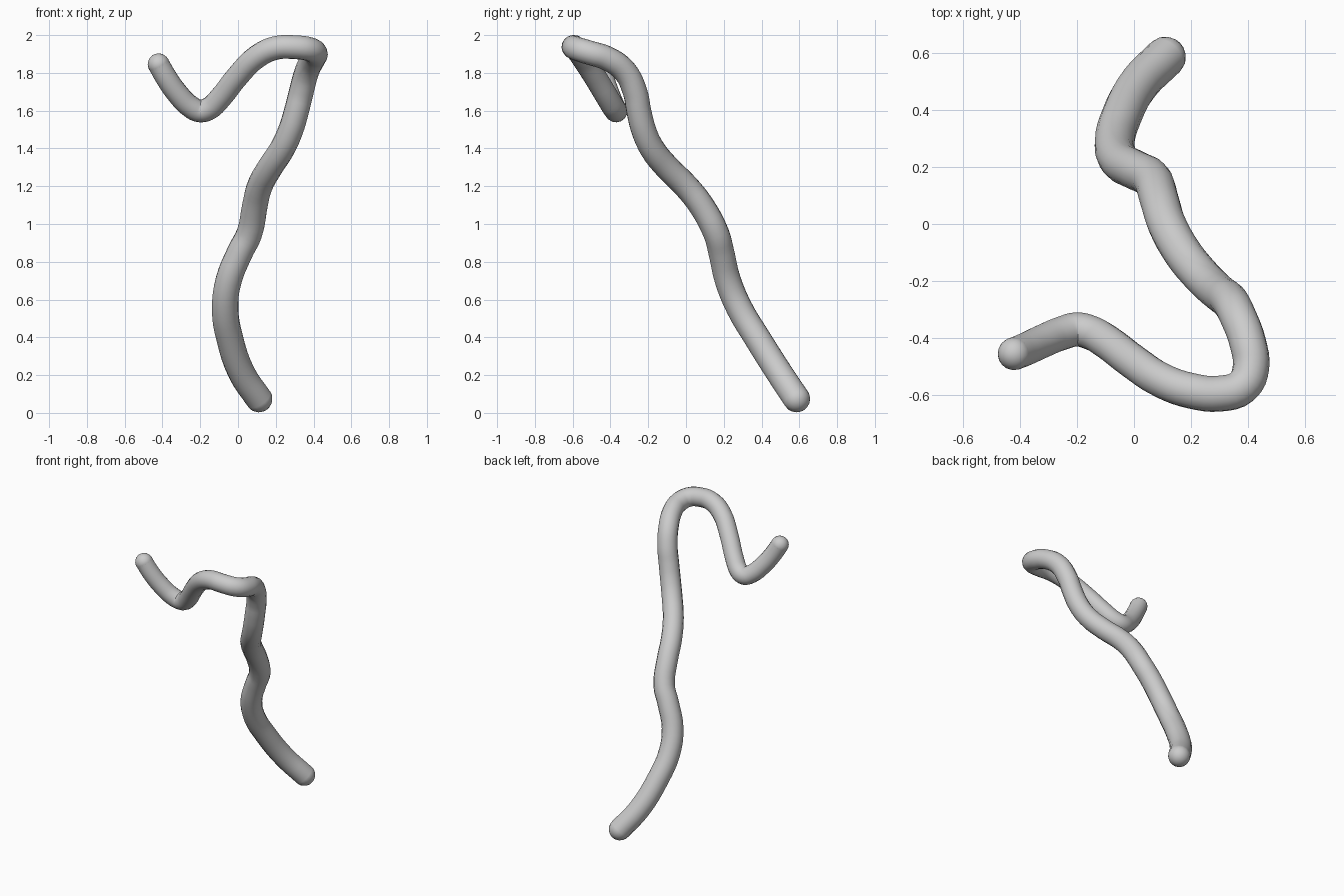
import bpy
from mathutils import Vector

cube = bpy.data.objects.get("Cube")
if cube:
    bpy.data.objects.remove(cube, do_unlink=True)

# One plain grey material
grey = bpy.data.materials.new("light grey")
grey.use_nodes = True
color = (0.6, 0.6, 0.6, 1)
grey.diffuse_color = color
grey.node_tree.nodes["Principled BSDF"].inputs["Base Color"].default_value = color

# Centre line of the bent tube, from the foot to the raised tip
path = [
    (0.11, 0.585, 0.075), (0.02, 0.495, 0.21), (-0.045, 0.375, 0.4),
    (-0.068, 0.285, 0.55), (-0.05, 0.222, 0.7), (0.01, 0.187, 0.85),
    (0.06, 0.16, 0.95), (0.09, 0.08, 1.1), (0.115, 0.0, 1.2),
    (0.17, -0.1, 1.3), (0.235, -0.18, 1.4), (0.28, -0.225, 1.5),
    (0.31, -0.25, 1.6), (0.335, -0.27, 1.7), (0.365, -0.325, 1.81),
    (0.4, -0.42, 1.878), (0.41, -0.505, 1.905), (0.38, -0.57, 1.925),
    (0.3, -0.595, 1.936), (0.2, -0.585, 1.932), (0.1, -0.55, 1.885),
    (0.0, -0.485, 1.785), (-0.1, -0.41, 1.66), (-0.15, -0.382, 1.613),
    (-0.2, -0.37, 1.598), (-0.25, -0.382, 1.62), (-0.32, -0.411, 1.69),
    (-0.38, -0.439, 1.775), (-0.42, -0.455, 1.845),
]
FOOT_R, TIP_R = 0.072, 0.058


def radius(i):
    return FOOT_R + (TIP_R - FOOT_R) * i / (len(path) - 1)


# Tapering tube swept along the centre line
curve = bpy.data.curves.new("bent_tube", "CURVE")
curve.dimensions = "3D"
curve.bevel_depth = 1
curve.bevel_resolution = 6
curve.resolution_u = 4
spline = curve.splines.new("BEZIER")
spline.bezier_points.add(len(path) - 1)
for i, (point, co) in enumerate(zip(spline.bezier_points, path)):
    point.co = co
    point.radius = radius(i)
    point.handle_left_type = point.handle_right_type = "AUTO"
tube = bpy.data.objects.new("bent_tube", curve)
bpy.context.collection.objects.link(tube)
bpy.ops.object.select_all(action="DESELECT")
tube.select_set(True)
bpy.context.view_layer.objects.active = tube
bpy.ops.object.convert(target="MESH")
tube = bpy.context.object
parts = [tube]

# Rounded ends, with the sphere axis following the tube
for name, i, inner in (("foot_end", 0, 1), ("tip_end", -1, -2)):
    along = Vector(path[i]) - Vector(path[inner])
    bpy.ops.mesh.primitive_uv_sphere_add(
        segments=16, ring_count=12, radius=radius(i % len(path)), location=path[i],
        rotation=along.to_track_quat("Z", "Y").to_euler())
    bpy.context.object.name = name
    parts.append(bpy.context.object)

for part in parts:
    part.data.materials.clear()
    part.data.materials.append(grey)
    part.data.polygons.foreach_set("use_smooth", [True] * len(part.data.polygons))
